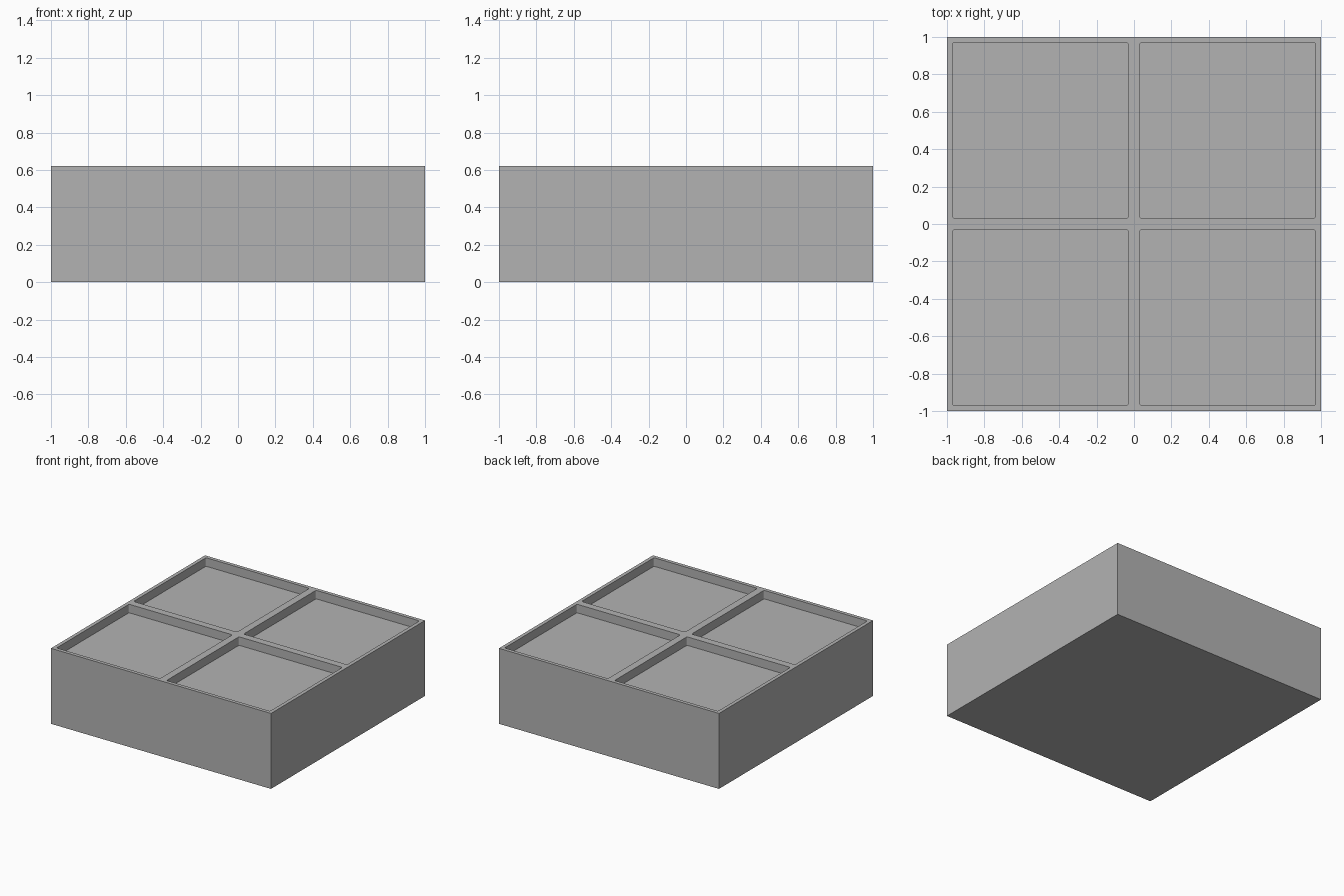
import bpy
import bmesh
from mathutils import Matrix, Vector

HEIGHT = 0.62
RIM = 0.03
DEPTH = 0.07
POCKET = 1 - 2 * RIM
CORNER = 0.012

cube = bpy.data.objects.get("Cube")
if cube:
    bpy.data.objects.remove(cube, do_unlink=True)

grey = bpy.data.materials.new("plain_grey")
grey.use_nodes = True
colour = (0.45, 0.45, 0.45, 1)
grey.diffuse_color = colour
grey.node_tree.nodes["Principled BSDF"].inputs["Base Color"].default_value = colour


def add_box(bm, size, centre):
    matrix = Matrix.Translation(centre) @ Matrix.Diagonal((*size, 1))
    bmesh.ops.create_cube(bm, size=1, matrix=matrix)


def make_object(name, bm):
    mesh = bpy.data.meshes.new(name)
    bm.to_mesh(mesh)
    bm.free()
    mesh.materials.append(grey)
    obj = bpy.data.objects.new(name, mesh)
    bpy.context.collection.objects.link(obj)
    return obj


# Solid square block
bm = bmesh.new()
add_box(bm, (2, 2, HEIGHT), Vector((0, 0, HEIGHT / 2)))
block = make_object("tray_block", bm)

# Four pocket cutters with slightly rounded upright corners
bm = bmesh.new()
for x in (-0.5, 0.5):
    for y in (-0.5, 0.5):
        add_box(bm, (POCKET, POCKET, 2 * DEPTH), Vector((x, y, HEIGHT)))
upright = [e for e in bm.edges
           if abs(e.verts[0].co.z - e.verts[1].co.z) > DEPTH]
bmesh.ops.bevel(bm, geom=upright, offset=CORNER, segments=4,
                profile=0.5, affect='EDGES')
cutter = make_object("pocket_cutter", bm)
cutter.hide_render = True

# Cut the pockets, leaving the rim and cross divider
cut = block.modifiers.new("pockets", 'BOOLEAN')
cut.operation = 'DIFFERENCE'
cut.solver = 'EXACT'
cut.object = cutter
bpy.context.view_layer.objects.active = block
block.select_set(True)
bpy.ops.object.modifier_apply(modifier=cut.name)
bpy.data.objects.remove(cutter, do_unlink=True)
